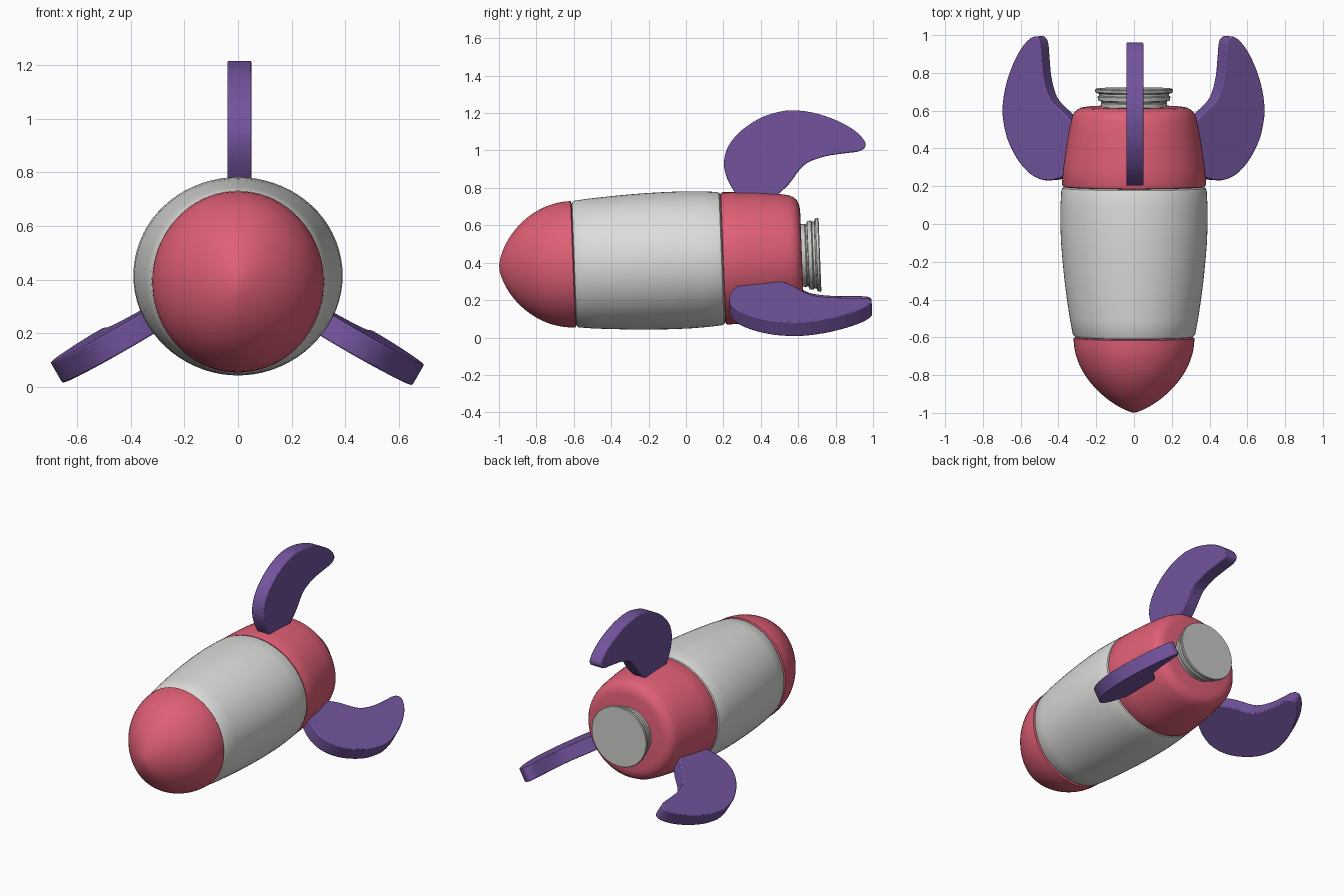
import bpy, bmesh, math
from mathutils import Matrix, Vector

cube = bpy.data.objects.get("Cube")
if cube:
    bpy.data.objects.remove(cube, do_unlink=True)

SIDES = 72
# Body axis runs along y and climbs slightly towards the tail
TILT = Matrix.Translation((0, 0, 0.415)) @ Matrix.Rotation(math.radians(2.2), 4, 'X')


def material(name, rgb):
    mat = bpy.data.materials.new(name)
    mat.use_nodes = True
    color = (*rgb, 1)
    mat.diffuse_color = color
    mat.node_tree.nodes["Principled BSDF"].inputs["Base Color"].default_value = color
    return mat


def finish(name, bm, mat, matrix):
    bmesh.ops.recalc_face_normals(bm, faces=bm.faces)
    mesh = bpy.data.meshes.new(name)
    bm.to_mesh(mesh)
    bm.free()
    mesh.materials.append(mat)
    obj = bpy.data.objects.new(name, mesh)
    bpy.context.collection.objects.link(obj)
    obj.matrix_world = matrix
    bpy.ops.object.select_all(action='DESELECT')
    obj.select_set(True)
    bpy.context.view_layer.objects.active = obj
    bpy.ops.object.shade_smooth_by_angle(angle=math.radians(35))
    return obj


def loft(name, rings, mat):
    """Skin elliptical rings (y, half width, half height) and cap both ends."""
    bm = bmesh.new()
    loops = []
    for y, rx, rz in rings:
        angles = [math.tau * i / SIDES for i in range(SIDES)]
        loops.append([bm.verts.new((rx * math.cos(a), y, rz * math.sin(a))) for a in angles])
    for a, b in zip(loops, loops[1:]):
        for i in range(SIDES):
            j = (i + 1) % SIDES
            bm.faces.new((a[i], a[j], b[j], b[i]))
    bm.faces.new(loops[0])
    bm.faces.new(loops[-1])
    return finish(name, bm, mat, TILT)


def smooth_path(points, steps=4):
    """Catmull-Rom curve through the points."""
    pts = [Vector(p) for p in points]
    pts = [pts[0]] + pts + [pts[-1]]
    out = []
    for a, b, c, d in zip(pts, pts[1:], pts[2:], pts[3:]):
        for k in range(steps):
            t = k / steps
            out.append(0.5 * (2 * b + (c - a) * t + (2 * a - 5 * b + 4 * c - d) * t ** 2
                              + (3 * b - a - 3 * c + d) * t ** 3))
    return out + [pts[-1]]


red = material("coral red", (0.74, 0.115, 0.18))
white = material("light grey", (0.72, 0.72, 0.71))
grey = material("nozzle grey", (0.58, 0.58, 0.56))
purple = material("purple", (0.17, 0.088, 0.34))

# Rounded nose cone
nose = []
for i in range(1, 25):
    u = (i / 24) ** 2
    f = 1 - (1 - u) ** 2
    nose.append((-1 + 0.395 * u, 0.32 * f ** 0.75, 0.338 * f ** 0.62))
nose.append((-0.597, 0.30, 0.318))
loft("nose_cone", nose, red)

# Barrel-shaped middle section
loft("body", [
    (-0.602, 0.295, 0.315), (-0.597, 0.314, 0.331), (-0.585, 0.324, 0.339),
    (-0.5, 0.34, 0.348), (-0.4, 0.355, 0.355), (-0.3, 0.368, 0.361), (-0.2, 0.378, 0.365),
    (-0.1, 0.386, 0.367), (0, 0.39, 0.367), (0.1, 0.389, 0.363), (0.175, 0.385, 0.357),
    (0.19, 0.38, 0.352), (0.197, 0.367, 0.34)], white)

# Tail section with rounded rear shoulder
loft("tail_section", [
    (0.196, 0.365, 0.338), (0.2, 0.377, 0.35), (0.21, 0.382, 0.354), (0.3, 0.374, 0.351),
    (0.4, 0.36, 0.345), (0.5, 0.343, 0.335), (0.56, 0.33, 0.325), (0.585, 0.32, 0.314),
    (0.603, 0.305, 0.298), (0.615, 0.283, 0.274), (0.62, 0.255, 0.246)], red)

# Ribbed exhaust nozzle
loft("nozzle", [(y, r, r * 0.96) for y, r in [
    (0.6, 0.172), (0.64, 0.176), (0.645, 0.172), (0.652, 0.178), (0.654, 0.19), (0.675, 0.193),
    (0.68, 0.185), (0.692, 0.187), (0.695, 0.2), (0.7, 0.205), (0.712, 0.206), (0.717, 0.202)]], grey)

# Three swept fins spaced evenly around the tail
outline = smooth_path([
    (0.27, 0.76), (0.22, 0.85), (0.203, 0.94), (0.23, 1.03), (0.3, 1.11), (0.4, 1.175),
    (0.5, 1.207), (0.58, 1.215), (0.69, 1.2), (0.8, 1.163), (0.89, 1.115), (0.945, 1.065),
    (0.96, 1.025), (0.93, 0.997), (0.85, 0.985), (0.75, 0.97), (0.66, 0.94), (0.61, 0.9),
    (0.55, 0.82), (0.48, 0.755)])
outline += [Vector((0.47, 0.73)), Vector((0.28, 0.73))]
for i, name in enumerate(("top_fin", "left_fin", "right_fin")):
    bm = bmesh.new()
    face = bm.faces.new([bm.verts.new((-0.04, y, z)) for y, z in outline])
    extruded = bmesh.ops.extrude_face_region(bm, geom=[face])["geom"]
    bmesh.ops.translate(bm, vec=(0.09, 0, 0),
                        verts=[v for v in extruded if isinstance(v, bmesh.types.BMVert)])
    spin = Matrix.Rotation(math.tau * i / 3, 4, 'Y')
    fin = finish(name, bm, purple, TILT @ spin @ TILT.inverted())
    bevel = fin.modifiers.new("soft_edges", 'BEVEL')
    bevel.width = 0.006
    bevel.segments = 2
    bevel.limit_method = 'ANGLE'
    bevel.angle_limit = math.radians(50)
